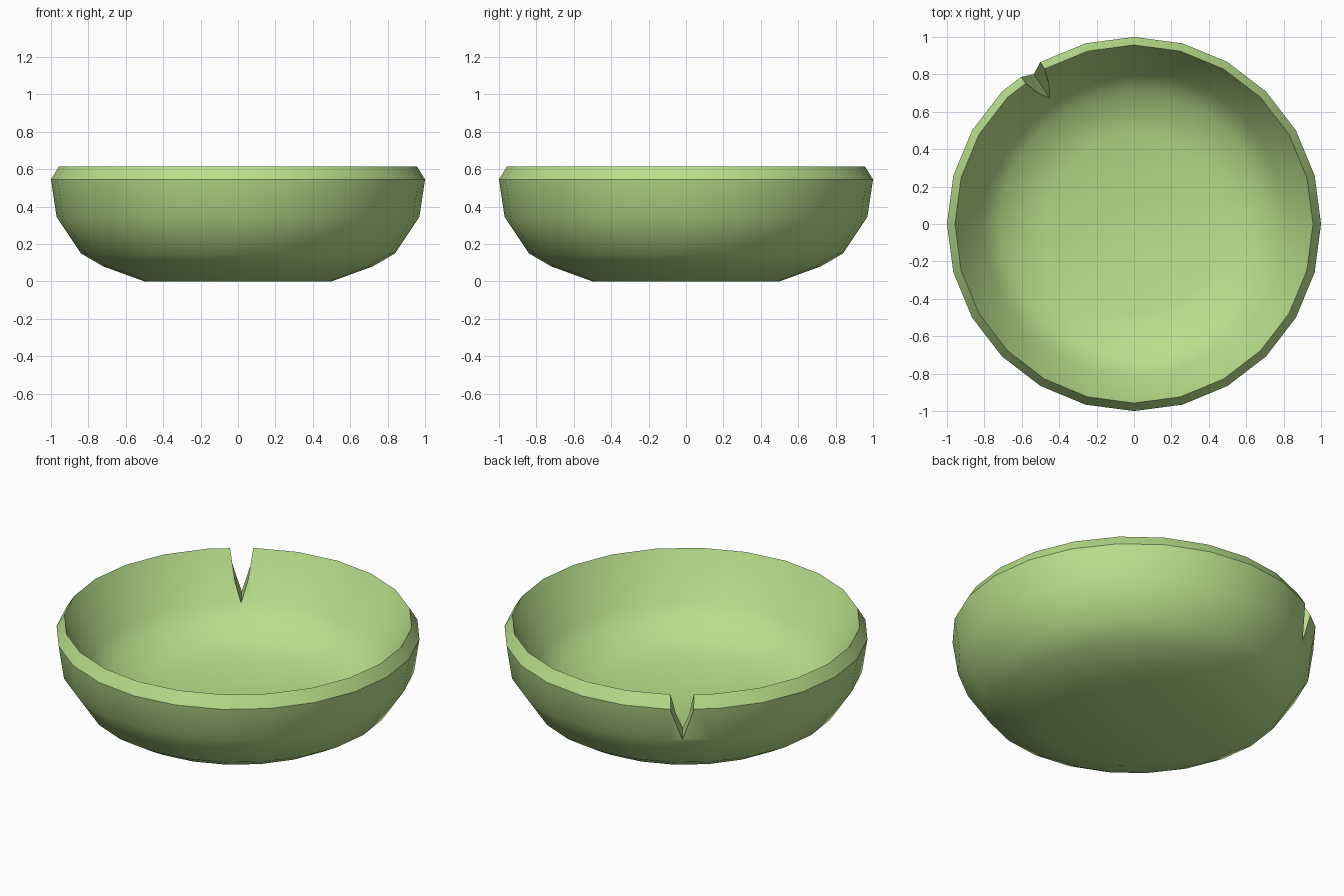
import bpy, bmesh, math

if "Cube" in bpy.data.objects:
    bpy.data.objects.remove(bpy.data.objects["Cube"])

SIDES = 24


def make_object(name, bm):
    bmesh.ops.recalc_face_normals(bm, faces=bm.faces)
    mesh = bpy.data.meshes.new(name)
    bm.to_mesh(mesh)
    bm.free()
    obj = bpy.data.objects.new(name, mesh)
    bpy.context.collection.objects.link(obj)
    return obj


# Bowl: profile (radius, z) from outer base, over the rim, down to inner floor
profile = [(0.50, 0), (0.72, 0.08), (0.84, 0.15), (0.97, 0.345), (1.0, 0.545),
           (0.957, 0.615), (0.815, 0.347), (0.71, 0.235), (0.48, 0.165)]
bm = bmesh.new()
rings = []
for r, z in profile:
    rings.append([bm.verts.new((r * math.cos(2 * math.pi * i / SIDES),
                                r * math.sin(2 * math.pi * i / SIDES), z))
                  for i in range(SIDES)])
for a, b in zip(rings, rings[1:]):
    for i in range(SIDES):
        j = (i + 1) % SIDES
        bm.faces.new((a[i], a[j], b[j], b[i]))
for ring, z in ((rings[0], 0), (rings[-1], 0.15)):
    centre = bm.verts.new((0, 0, z))
    for i in range(SIDES):
        bm.faces.new((ring[i], ring[(i + 1) % SIDES], centre))
bowl = make_object("bowl", bm)

# Wedge that cuts the V-shaped notch in the rim
bm = bmesh.new()
wedge = [(0.7, 0, 0.347), (1.0, 0, 0.347), (0.7, 0, 0.7)]
for s in (-0.064, 0.064):
    wedge += [(0.95, s, 0.617), (1.0, s, 0.54), (0.95, s, 0.7), (1.0, s, 0.7)]
for p in wedge:
    bm.verts.new(p)
bmesh.ops.convex_hull(bm, input=bm.verts)
cutter = make_object("notch_cutter", bm)
cutter.rotation_euler.z = math.radians(123.8)
cutter.hide_render = True

mod = bowl.modifiers.new("notch", 'BOOLEAN')
mod.operation = 'DIFFERENCE'
mod.solver = 'EXACT'
mod.object = cutter
bpy.context.view_layer.objects.active = bowl
bowl.select_set(True)
bpy.ops.object.modifier_apply(modifier=mod.name)
bpy.data.objects.remove(cutter)

# Smooth body with sharp rim and notch
bpy.ops.object.shade_smooth_by_angle(angle=math.radians(34))

# Light green glaze
mat = bpy.data.materials.new("light_green")
mat.diffuse_color = (0.48, 0.74, 0.26, 1)
mat.use_nodes = True
mat.node_tree.nodes["Principled BSDF"].inputs["Base Color"].default_value = mat.diffuse_color
bowl.data.materials.clear()
bowl.data.materials.append(mat)
